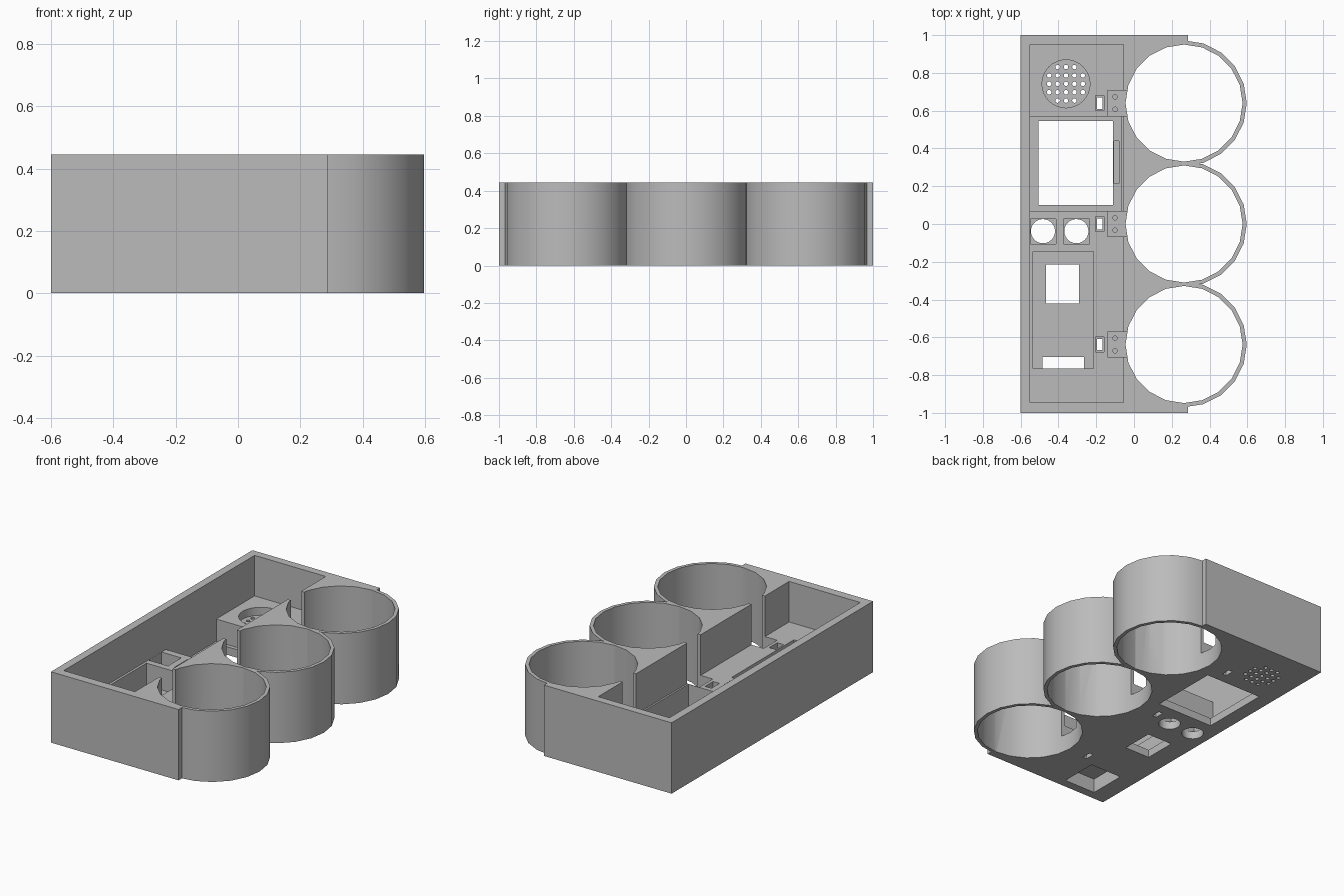
import bpy, bmesh, math
from mathutils import Matrix

old = bpy.data.objects.get("Cube")
if old:
    bpy.data.objects.remove(old)

grey = bpy.data.materials.new("plain_grey")
grey.use_nodes = True
colour = (0.5, 0.5, 0.5, 1)
grey.diffuse_color = colour
grey.node_tree.nodes["Principled BSDF"].inputs["Base Color"].default_value = colour

H = 0.445        # overall height
DECK = 0.19      # cavity floor
SKIN = 0.05      # bottom skin under the pockets
OVER = H + 0.1   # cutters run past the surfaces
CUP_X = 0.265
CUP_Y = (-0.638, 0.0, 0.64)


def make(name, bm):
    mesh = bpy.data.meshes.new(name)
    bm.to_mesh(mesh)
    bm.free()
    obj = bpy.data.objects.new(name, mesh)
    bpy.context.collection.objects.link(obj)
    return obj


def box(name, x0, x1, y0, y1, z0, z1):
    bm = bmesh.new()
    m = Matrix.Translation(((x0 + x1) / 2, (y0 + y1) / 2, (z0 + z1) / 2))
    m = m @ Matrix.Diagonal((x1 - x0, y1 - y0, z1 - z0, 1))
    bmesh.ops.create_cube(bm, size=1, matrix=m)
    return make(name, bm)


def cylinders(name, centres, r, z0, z1, sides):
    bm = bmesh.new()
    for x, y in centres:
        bmesh.ops.create_cone(bm, cap_ends=True, segments=sides, radius1=r, radius2=r,
                              depth=z1 - z0, matrix=Matrix.Translation((x, y, (z0 + z1) / 2)))
    return make(name, bm)


def combine(body, tool, operation="DIFFERENCE"):
    mod = body.modifiers.new("cut", "BOOLEAN")
    mod.operation = operation
    mod.solver = "EXACT"
    mod.object = tool
    bpy.context.view_layer.objects.active = body
    bpy.ops.object.modifier_apply(modifier=mod.name)
    bpy.data.objects.remove(tool)


# Solid block with three round cup sleeves
body = box("cup_holder_case", -0.6, 0.287, -1, 1, 0, H)
for y in CUP_Y:
    combine(body, cylinders("sleeve", [(CUP_X, y)], 0.332, 0, H, 20), "UNION")
for y in CUP_Y:
    combine(body, cylinders("bore", [(CUP_X, y)], 0.31, -0.1, OVER, 20))

# Main cavity
combine(body, box("cavity", -0.55, -0.055, -0.945, 0.95, DECK, OVER))

# Screen pocket, window and connector groove
combine(body, box("screen_pocket", -0.55, -0.066, 0.07, 0.57, SKIN, DECK + 0.1))
combine(body, box("screen_window", -0.505, -0.11, 0.1, 0.545, -0.1, DECK))
combine(body, box("screen_groove", -0.105, -0.08, 0.215, 0.44, SKIN - 0.02, DECK))

# Circuit board pocket with window and plug opening from below
combine(body, box("board_pocket", -0.535, -0.215, -0.765, -0.145, SKIN, DECK + 0.1))
combine(body, box("board_window", -0.465, -0.29, -0.42, -0.215, -0.1, DECK))
combine(body, box("plug_opening", -0.485, -0.265, -0.944, -0.705, -0.1, 0.09))

# Push button pockets and holes
for x in (-0.482, -0.305):
    combine(body, box("button_pocket", x - 0.067, x + 0.069, -0.105, 0.027, SKIN, DECK + 0.1))
    combine(body, cylinders("button_hole", [(x, -0.038)], 0.064, -0.1, DECK, 24))

# Speaker seat and grille
sx, sy, step = -0.36, 0.742, 0.0445
combine(body, cylinders("speaker_seat", [(sx, sy)], 0.127, 0.14, DECK + 0.1, 32))
holes = [(sx + i * step, sy + j * step) for i in range(-2, 3) for j in range(-2, 3)
         if abs(i * j) < 4]
combine(body, cylinders("grille", holes, 0.012, -0.1, DECK, 12))

# Sensor gap, screw holes and light slot at every cup
for y in CUP_Y:
    combine(body, box("sensor_gap", -0.14, 0.05, y - 0.067, y + 0.067, 0.11, OVER))
    screws = [(-0.1, y - 0.033), (-0.1, y + 0.033)]
    combine(body, cylinders("screws", screws, 0.012, 0.06, DECK, 12))
    combine(body, box("slot_seat", -0.205, -0.16, y - 0.04, y + 0.04, 0.1, DECK + 0.1))
    combine(body, box("slot", -0.196, -0.168, y - 0.03, y + 0.03, -0.1, DECK))

# Material and shading
body.data.materials.clear()
body.data.materials.append(grey)
for o in bpy.context.selected_objects:
    o.select_set(False)
body.select_set(True)
bpy.context.view_layer.objects.active = body
bpy.ops.object.shade_smooth_by_angle(angle=math.radians(30))
